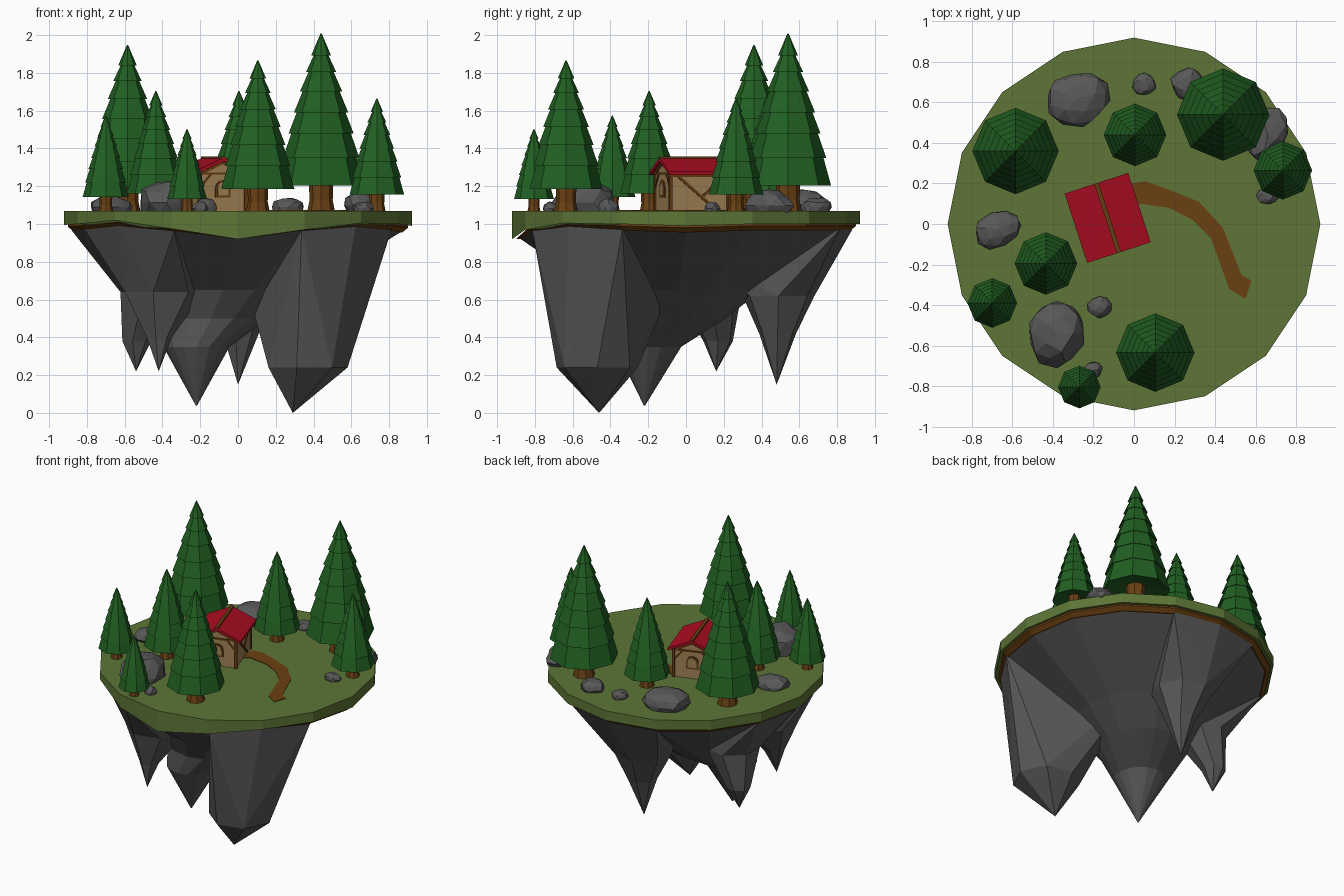
import bpy, bmesh, math, random
from mathutils import Vector, Matrix

if "Cube" in bpy.data.objects:
    bpy.data.objects.remove(bpy.data.objects["Cube"])

random.seed(4)
TOP = 1.07


def mat(name, hexcol):
    m = bpy.data.materials.new(name)
    lin = []
    for i in (0, 2, 4):
        c = int(hexcol[i:i + 2], 16) / 255
        lin.append(c / 12.92 if c < 0.04 else ((c + 0.055) / 1.055) ** 2.4)
    m.diffuse_color = (*lin, 1)
    m.use_nodes = True
    m.node_tree.nodes["Principled BSDF"].inputs["Base Color"].default_value = m.diffuse_color
    return m


GRASS, DIRT, STONE = mat("grass", "5D7536"), mat("dirt", "6A4010"), mat("stone", "585858")
LEAF, BARK = mat("pine green", "216022"), mat("bark", "6B4214")
WALL, ROOF, TIMBER = mat("plaster", "A08254"), mat("roof red", "AC0C22"), mat("timber", "643C12")


def finish(bm, name, material, matrix=None):
    bmesh.ops.recalc_face_normals(bm, faces=bm.faces)
    me = bpy.data.meshes.new(name)
    bm.to_mesh(me)
    bm.free()
    me.materials.append(material)
    ob = bpy.data.objects.new(name, me)
    bpy.context.collection.objects.link(ob)
    if matrix:
        ob.matrix_world = matrix
    return ob


def loft(bm, rings):
    """Skin a list of equal-length point rings and cap both ends."""
    vs = [[bm.verts.new(p) for p in r] for r in rings]
    n = len(vs[0])
    for a, b in zip(vs, vs[1:]):
        for i in range(n):
            bm.faces.new((a[i], a[(i + 1) % n], b[(i + 1) % n], b[i]))
    bm.faces.new(vs[0])
    bm.faces.new(vs[-1])


def circle(cx, cy, z, r, n=8):
    return [(cx + r * math.cos(math.tau * i / n), cy + r * math.sin(math.tau * i / n), z) for i in range(n)]


def hull(bm, pts):
    vs = [bm.verts.new(p) for p in pts]
    res = bmesh.ops.convex_hull(bm, input=vs)
    junk = {g for g in res["geom_interior"] + res["geom_unused"] if isinstance(g, bmesh.types.BMVert)}
    bmesh.ops.delete(bm, geom=list(junk), context='VERTS')


# island: 16 sided, with an uneven lower grass edge (index = 22.5 degree steps)
edge = {0: .99, 8: .995, 10: 1.02, 11: .975, 12: .92, 13: .97, 14: 1.005}
thin = {11: .4, 12: 0, 13: .2, 14: .6}  # dirt thickness factor where it runs out


def rim(i, r, dz=0.0):
    i %= 16
    a = math.tau * i / 16
    return (r * math.cos(a), r * math.sin(a), edge.get(i, 1.0) + dz * thin.get(i, 1))


bm = bmesh.new()
loft(bm, [circle(0, 0, TOP, .92, 16), [rim(i, .92) for i in range(16)]])
finish(bm, "grass_top", GRASS)
bm = bmesh.new()
loft(bm, [[rim(i, .9, .02) for i in range(16)], [rim(i, .9, -.01) for i in range(16)],
          [rim(i, .87, -.035) for i in range(16)]])
finish(bm, "dirt_layer", DIRT)

# rock underside: a tapering body plus spikes (rim indices, stacked rings x y z r, tip)
spikes = [
    ((13, 14, 15), [(.36, -.47, .24, .22)], (.29, -.46, 0)),
    ((3, 4, 5), [(0, .49, .62, .195), (.01, .485, .42, .1)], (0, .48, .15)),
    ((7, 8, 9), [(-.46, .12, .64, .18), (-.54, .17, .38, .08)], (-.54, .16, .22)),
    ((9, 10, 11), [(-.4, -.34, .64, .22), (-.42, -.41, .4, .07)], (-.42, -.44, .22)),
]
bm = bmesh.new()
loft(bm, [[rim(i, .875, -.025) for i in range(16)], circle(-.08, -.04, .65, .44, 16),
          circle(-.14, -.09, .5, .3, 16), circle(-.22, -.2, .35, .175, 16), circle(-.22, -.22, .04, .004, 16)])
for idx, rings, tip in spikes:
    stack = [[rim(i, .88, -.03) for i in idx] + [(0, 0, .85)]]
    stack += [circle(*r, n=7) for r in rings] + [[tip]]
    for a, b in zip(stack, stack[1:]):
        hull(bm, a + b)
finish(bm, "rock_underside", STONE)

# path
path = [(-.03, .2), (.06, .21), (.17, .17), (.32, .11), (.44, -.02), (.53, -.25), (.58, -.28), (.55, -.37),
        (.47, -.32), (.38, -.07), (.29, .02), (.17, .08), (.03, .1), (-.03, .07)]
bm = bmesh.new()
loft(bm, [[(x, y, TOP - .002) for x, y in path], [(x, y, TOP + .004) for x, y in path]])
finish(bm, "path", DIRT)

# pine trees: x, y, height; all share one tiered profile
tiers = [(.145, .245), (.3, .218), (.44, .185), (.56, .154), (.68, .12), (.79, .086), (.885, .056), (1, .012)]
for k, (x, y, h) in enumerate([(-.585, .36, .87), (.44, .54, .93), (.105, -.635, .79), (-.435, -.195, .63),
                               (.005, .44, .63), (.735, .265, .59), (-.7, -.39, .5), (-.27, -.805, .43)]):
    place = Matrix.Translation((x, y, TOP)) @ Matrix.Scale(h, 4)
    bm = bmesh.new()
    rings = [circle(0, 0, .19, .05)]
    for (z0, r0), (z1, r1) in zip(tiers, tiers[1:]):
        rings += [circle(0, 0, z0, r0), circle(0, 0, z1 + .008, max(r1 - .018, .004))]
    loft(bm, rings)
    finish(bm, f"pine_foliage_{k + 1}", LEAF, place)
    bm = bmesh.new()
    loft(bm, [circle(0, 0, -.01, .08), circle(0, 0, .06, .066), circle(0, 0, .24, .072)])
    finish(bm, f"pine_trunk_{k + 1}", BARK, place)

# boulders: x, y, radius x, radius y, height, turn
for k, (x, y, rx, ry, h, turn) in enumerate([
        (-.28, .62, .165, .14, .12, .2), (.05, .69, .06, .06, .05, 0), (.27, .69, .09, .085, .075, 0),
        (.66, .44, .09, .145, .115, -.4), (.66, .14, .06, .045, .05, .2), (-.67, -.025, .13, .09, .075, .4),
        (-.38, -.54, .145, .175, .17, 0), (-.17, -.41, .065, .055, .065, 0), (-.2, -.72, .045, .04, .05, 0)]):
    bm = bmesh.new()
    bmesh.ops.create_icosphere(bm, subdivisions=2, radius=1)
    for v in bm.verts:
        v.co *= random.uniform(.86, 1.06)
        v.co = Vector((v.co.x * rx, v.co.y * ry, max(-.01, h * (.25 + .75 * v.co.z))))
    bmesh.ops.remove_doubles(bm, verts=bm.verts, dist=.001)
    finish(bm, f"boulder_{k + 1}", STONE, Matrix.Translation((x, y, TOP)) @ Matrix.Rotation(turn, 4, 'Z'))

# cottage, built in its own frame with the ridge along y
HOUSE = Matrix.Translation((-.13, .03, TOP)) @ Matrix.Rotation(math.radians(18), 4, 'Z')
A, B, EAVE, APEX = .128, .16, .205, .268
bm = bmesh.new()
loft(bm, [[(-A, y, 0), (A, y, 0), (A, y, EAVE), (0, y, APEX), (-A, y, EAVE)] for y in (-B, B)])
finish(bm, "cottage_walls", WALL, HOUSE)

# roof slopes
bm = bmesh.new()
for s in (-1, 1):
    loft(bm, [[(0, y, .262), (s * .165, y, .19), (s * .165, y, .208), (0, y, .282)] for y in (-.18, .18)])
finish(bm, "cottage_roof", ROOF, HOUSE)


def beam(bm, p, q, w=.014):
    p, q = Vector(p), Vector(q)
    d = q - p
    m = Matrix.Translation((p + q) / 2) @ d.to_track_quat('Z', 'Y').to_matrix().to_4x4()
    bmesh.ops.create_cube(bm, size=1, matrix=m @ Matrix.Diagonal((w, w, d.length, 1)))


# ridge beam, posts, rails and braces
bm = bmesh.new()
beam(bm, (0, -.18, .276), (0, .18, .276), .022)
for s in (-1, 1):
    for t in (-1, 1):
        beam(bm, (s * A, t * B, 0), (s * A, t * B, EAVE), .018)
        beam(bm, (s * A, t * B, EAVE - .012), (0, t * B, APEX - .012))
        beam(bm, (s * A, t * B, .12), (s * .06, t * B, EAVE - .005), .01)
    beam(bm, (-A, s * B, EAVE - .008), (A, s * B, EAVE - .008), .012)
    beam(bm, (s * A, -B, EAVE - .02), (s * A, B, EAVE - .02))
    beam(bm, (s * A, -B * .75, EAVE - .02), (s * A, B * .55, .01), .014)
    beam(bm, (s * A, B * .15, .08), (s * A, B * .9, EAVE - .02), .014)
finish(bm, "cottage_timbers", TIMBER, HOUSE)


# arched windows on both gables: timber frame plate with an inner pane
def arch(w, z0, z1, y):
    return [(-w, y, z0), (w, y, z0)] + [(w * math.cos(a), y, z1 + w * math.sin(a))
                                        for a in (math.pi * i / 6 for i in range(7))]


for name, m, w, z0, out in (("window_frames", TIMBER, .042, .07, .006), ("window_panes", WALL, .03, .082, .009)):
    bm = bmesh.new()
    for s in (-1, 1):
        loft(bm, [arch(w, z0, .12, s * (B - .001)), arch(w, z0, .12, s * (B + out))])
    finish(bm, name, m, HOUSE)
